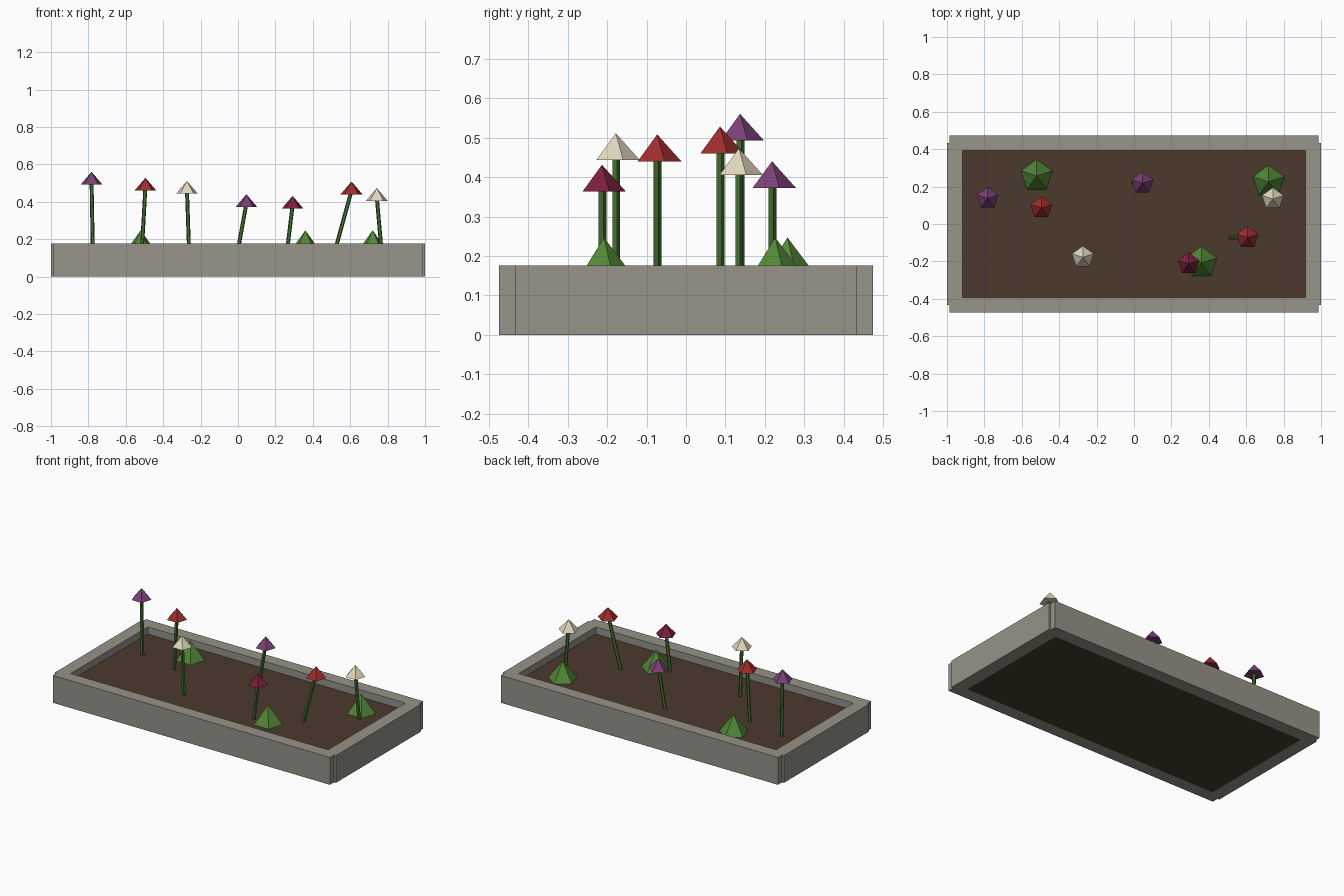
import bpy
from mathutils import Vector

cube = bpy.data.objects.get("Cube")
if cube:
    bpy.data.objects.remove(cube, do_unlink=True)


def material(name, r, g, b):
    """Flat material from 8-bit display values, stored as linear."""
    col = [((c / 255 + 0.055) / 1.055) ** 2.4 for c in (r, g, b)] + [1]
    m = bpy.data.materials.new(name)
    m.use_nodes = True
    m.diffuse_color = col
    m.node_tree.nodes["Principled BSDF"].inputs["Base Color"].default_value = col
    return m


stone = material("grey stone", 150, 147, 137)
earth = material("brown soil", 76, 58, 45)
leaf = material("leaf green", 82, 135, 55)
stalk = material("stem green", 66, 110, 46)
red = material("red petal", 158, 45, 45)
purple = material("purple petal", 122, 64, 116)
crimson = material("crimson petal", 122, 30, 62)
cream = material("cream petal", 224, 214, 190)


def finish(name, mat):
    ob = bpy.context.object
    ob.name = name
    ob.data.materials.append(mat)
    return ob


def box(name, lo, hi, mat):
    lo, hi = Vector(lo), Vector(hi)
    bpy.ops.mesh.primitive_cube_add(size=1, location=(lo + hi) / 2)
    bpy.context.object.scale = hi - lo
    return finish(name, mat)


def cone(name, x, y, base, apex, radius, mat):
    """Five-sided cone with one corner towards the back."""
    bpy.ops.mesh.primitive_cone_add(vertices=5, radius1=radius, radius2=0,
                                    depth=apex - base,
                                    location=(x, y, (base + apex) / 2))
    return finish(name, mat)


def stem(name, foot, top):
    """Thin five-sided rod leaning from foot to top."""
    foot, top = Vector(foot), Vector(top)
    d = top - foot
    bpy.ops.mesh.primitive_cylinder_add(vertices=5, radius=0.011, depth=d.length,
                                        location=(foot + top) / 2)
    bpy.context.object.rotation_euler = (0, d.to_tuple()[0] and d.angle(Vector((0, 0, 1))) * (1 if d.x > 0 else -1), 0)
    return finish(name, stalk)


# Planter walls and soil
WALL, SOIL = 0.176, 0.13
IN_X, IN_Y = 0.917, 0.393
box("front_wall", (-0.987, -0.474, 0), (0.987, -IN_Y, WALL), stone)
box("back_wall", (-0.987, IN_Y, 0), (0.987, 0.474, WALL), stone)
box("right_wall", (-1, -0.433, 0), (-IN_X, 0.433, WALL), stone)
box("left_wall", (IN_X, -0.433, 0), (1, 0.433, WALL), stone)
box("soil", (-IN_X, -IN_Y, 0), (IN_X, IN_Y, SOIL), earth)

# Bushes: x, y
for i, (x, y) in enumerate([(-0.52, 0.257), (0.72, 0.226), (0.36, -0.208)], 1):
    cone(f"bush_{i}", x, y, 0.117, 0.247, 0.098, leaf)

# Flowers: head x, y, apex height, stem x at wall height, petal material
flowers = [
    (-0.783, 0.137, 0.56, -0.777, purple),
    (-0.495, 0.086, 0.528, -0.512, red),
    (-0.273, -0.178, 0.511, -0.263, cream),
    (0.045, 0.218, 0.44, 0.006, purple),
    (0.292, -0.213, 0.431, 0.267, crimson),
    (0.607, -0.073, 0.508, 0.529, red),
    (0.742, 0.134, 0.473, 0.764, cream),
]
for i, (x, y, apex, foot_x, mat) in enumerate(flowers, 1):
    base = apex - 0.068
    top = Vector((x, y, base + 0.02))
    wall_point = Vector((foot_x, y, WALL))
    # Carry the lean on down into the soil
    foot = wall_point + (wall_point - top) * (WALL - 0.11) / (top.z - WALL)
    stem(f"flower_stem_{i}", foot, top)
    cone(f"flower_head_{i}", x, y, base, apex, 0.061, mat)
